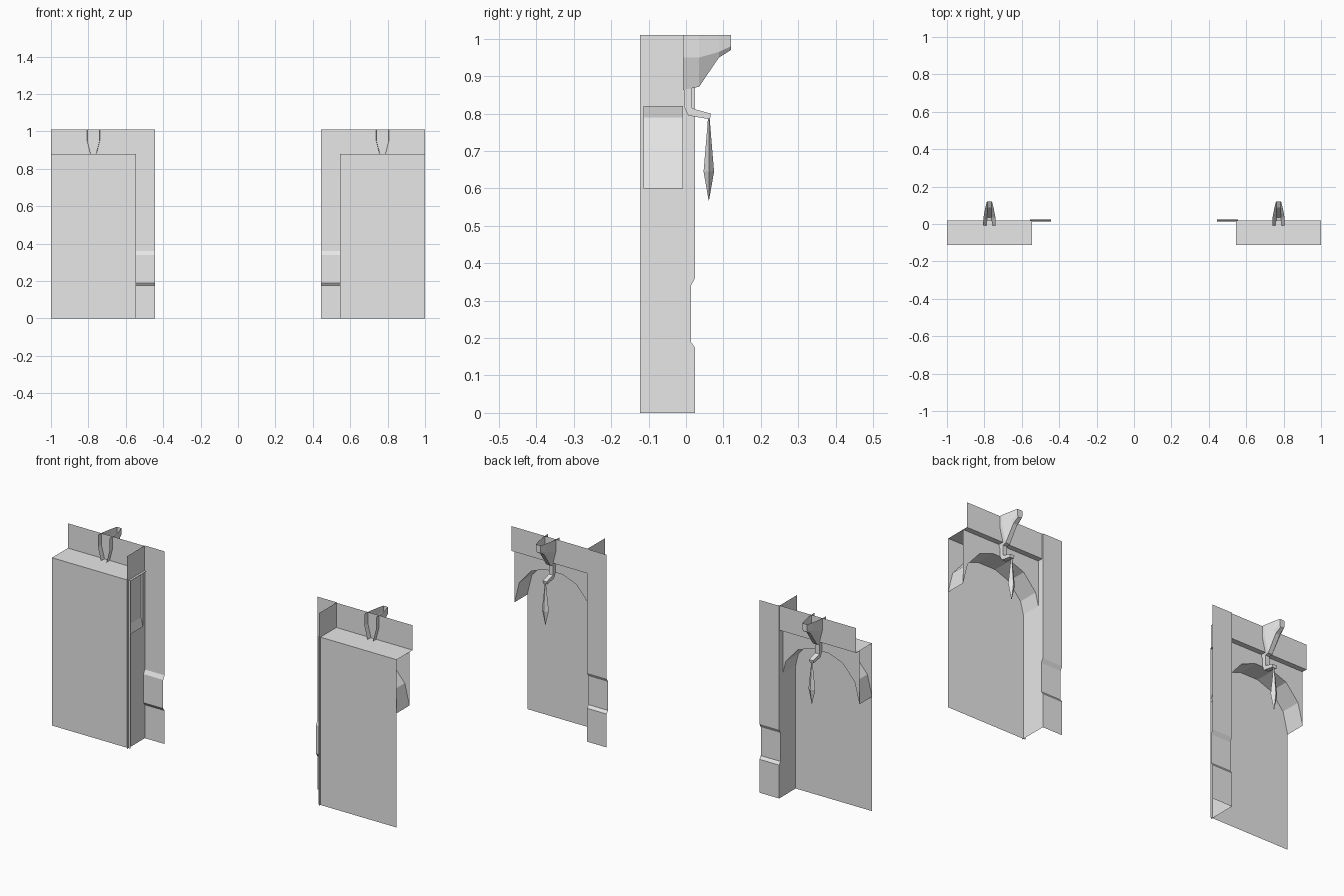
import bpy

cube = bpy.data.objects.get("Cube")
if cube:
    bpy.data.objects.remove(cube, do_unlink=True)

grey = bpy.data.materials.new("plain_grey")
grey.use_nodes = True
grey.diffuse_color = (0.8, 0.8, 0.8, 1)
grey.node_tree.nodes["Principled BSDF"].inputs["Base Color"].default_value = (0.8, 0.8, 0.8, 1)

INNER, OUTER, MID = 0.545, 1.0, 0.773     # niche extents and centre in x
FRONT, ARCH_Y, HEADER_Y = -0.113, -0.008, 0.019
SHELF, TOP = 0.88, 1.01


def make(name, verts, faces):
    """Flat-shaded part on the +x side, mirrored to the -x side."""
    mesh = bpy.data.meshes.new(name)
    mesh.from_pydata(verts, [], faces)
    mesh.materials.append(grey)
    obj = bpy.data.objects.new(name, mesh)
    bpy.context.collection.objects.link(obj)
    mirror = obj.modifiers.new("Mirror", 'MIRROR')
    mirror.use_mirror_merge = False
    return obj


def loft(name, rows, closed=False, caps=(False, False)):
    """Skin rows of points that all have the same length."""
    n = len(rows[0])
    verts = [p for row in rows for p in row]
    faces = []
    for r in range(len(rows) - 1):
        for i in range(n if closed else n - 1):
            j = (i + 1) % n
            faces.append((r * n + i, r * n + j, (r + 1) * n + j, (r + 1) * n + i))
    if caps[0]:
        faces.append(tuple(reversed(range(n))))
    if caps[1]:
        faces.append(tuple(range((len(rows) - 1) * n, len(rows) * n)))
    return make(name, verts, faces)


# Front panel, shelf and raised header, bent from one sheet
section = [(FRONT, 0), (FRONT, SHELF), (HEADER_Y, SHELF), (HEADER_Y, TOP)]
loft("panel_and_header", [[(x, y, z) for y, z in section] for x in (OUTER, INNER)])

# Side wall and inner strip, with a shallow recess across the strip's back
back = [(0.024, 0), (0.024, 0.175), (0.013, 0.19), (0.013, 0.34), (0.024, 0.36), (0.024, TOP)]
loft("side_wall_and_strip",
     [[(0.557, -0.123, z), (0.557, y, z), (0.443, y, z)] for y, z in back])

# Arch: flat face above the curve and the curved underside running forward
half = [(0.2275, 0.60), (0.20, 0.71), (0.13, 0.79), (0.05, 0.82)]
arch = [(MID + x, z) for x, z in half] + [(MID - x, z) for x, z in reversed(half)]
edge = [(x, ARCH_Y, z) for x, z in arch]
loft("arch_face", [[(x, ARCH_Y, SHELF) for x, z in arch], edge])
loft("arch_underside", [edge, [(x, FRONT, z) for x, z in arch]])

# Scoop-shaped bracket, open at the top and front: y, half width, side z, base half width, base z
scoop = [(ARCH_Y, 0.034, 0.95, 0.012, 0.863),
         (0.035, 0.032, 0.95, 0.012, 0.872),
         (0.088, 0.022, 0.965, 0.011, 0.95),
         (0.12, 0.014, 0.98, 0.010, 0.97)]
loft("bracket", [[(MID - w, y, TOP), (MID - w, y, zs), (MID - b, y, zb),
                  (MID + b, y, zb), (MID + w, y, zs), (MID + w, y, TOP)]
                 for y, w, zs, b, zb in scoop], caps=(False, True))

# Bent square arm under the bracket: pairs of inner and outer corners in y, z
arm = [((0.016, 0.88), (-0.006, 0.88)), ((0.016, 0.815), (-0.006, 0.82)),
       ((0.03, 0.81), (0.006, 0.795)), ((0.067, 0.80), (0.064, 0.785))]
loft("hanging_arm", [[(MID - 0.012, *a), (MID + 0.012, *a), (MID + 0.012, *b), (MID - 0.012, *b)]
                     for a, b in arm], closed=True, caps=(True, True))

# Long four-sided pendant
rings = [(0.002, 0.79), (0.014, 0.645), (0.0005, 0.568)]
loft("pendant", [[(MID + 1.4 * r, 0.061, z), (MID, 0.061 + r, z),
                  (MID - 1.4 * r, 0.061, z), (MID, 0.061 - r, z)] for r, z in rings],
     closed=True, caps=(True, True))
